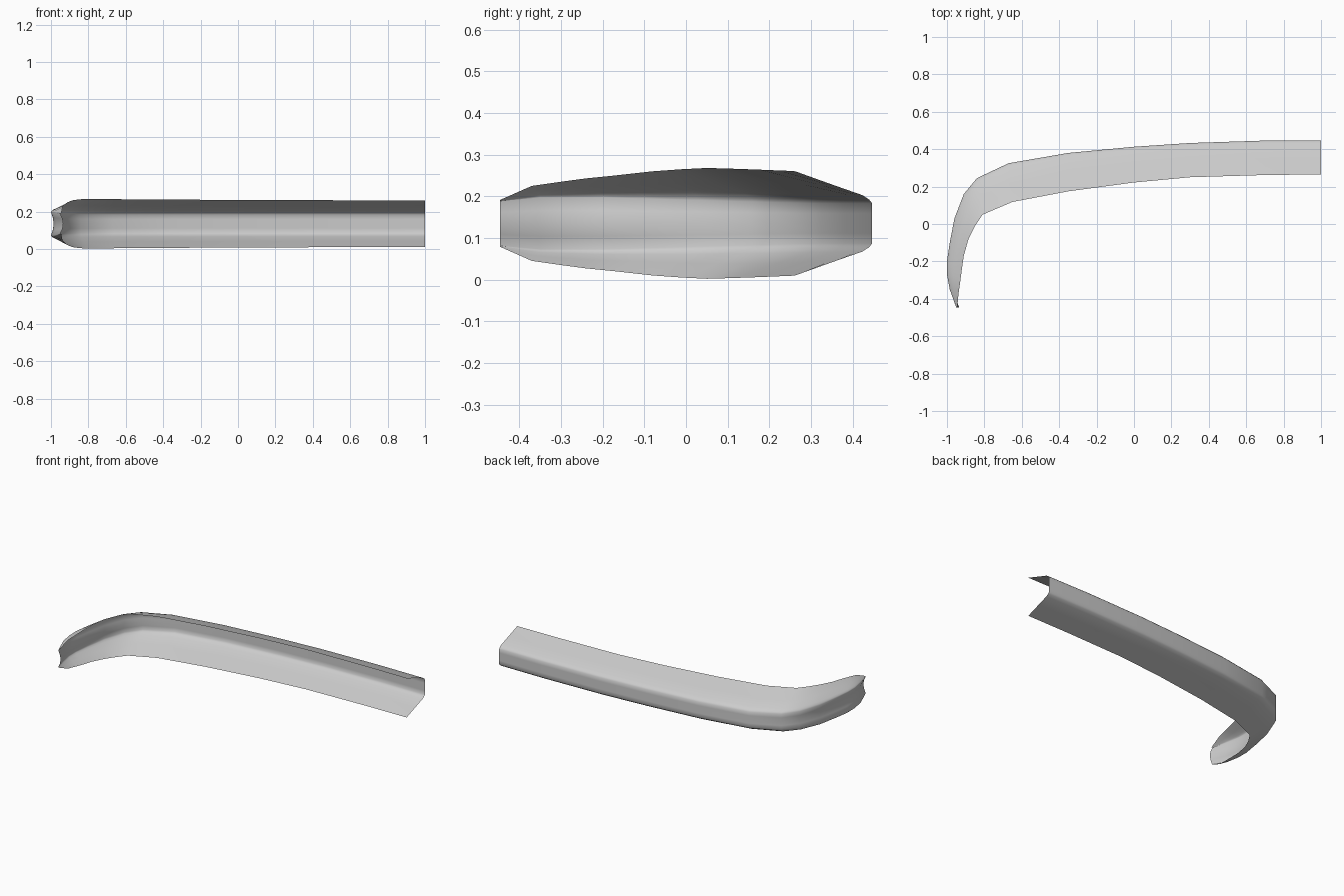
import bpy
import bmesh
from mathutils import Vector

# Remove only the default cube
cube = bpy.data.objects.get("Cube")
if cube:
    bpy.data.objects.remove(cube, do_unlink=True)

# Plain grey paint
paint = bpy.data.materials.new("light_grey")
paint.use_nodes = True
grey = (0.6, 0.6, 0.6, 1)
paint.diffuse_color = grey
paint.node_tree.nodes["Principled BSDF"].inputs["Base Color"].default_value = grey

MID_Z = 0.135

# Stations along the bar: outer x, outer y, rim x, rim y, rim half height
stations = [
    (1, .447, 1, .265, .124),
    (.7, .446, .7, .262, .125),
    (.3, .433, .3, .25, .126),
    (0, .413, 0, .222, .127),
    (-.35, .38, -.35, .175, .129),
    (-.67, .325, -.65, .118, .131),
    (-.84, .245, -.81, .05, .133),
    (-.91, .16, -.85, -.01, .13),
    (-.96, .03, -.885, -.08, .125),
    (-.985, -.1, -.91, -.17, .115),
    (-1, -.2, -.92, -.24, .108),
    (-1, -.27, -.928, -.3, .1),
    (-.985, -.35, -.938, -.37, .09),
    (-.95, -.447, -.945, -.447, .056),
]

# Half section from spine to rim: share of depth, share of height past the spine
flange = [(0, 0), (.04, .12), (.13, .26), (.5, .57), (1, 1)]


def section(ox, oy, rx, ry, half):
    """Open channel section, listed from the lower rim to the upper rim."""
    outer, rim = Vector((ox, oy)), Vector((rx, ry))
    inward = (rim - outer).normalized()
    # The spine widens and gains a shallow groove around the corner
    turn = min(max((.3 - oy) / .5, 0), 1)
    spine = min(.048 + .014 * turn, half * .95)
    groove = .016 * turn

    upper = []
    for depth, rise in flange:
        p = outer.lerp(rim, depth)
        upper.append((p, spine + rise * (half - spine)))
    middle = [(outer + inward * groove * g, spine * k)
              for g, k in ((.75, -.5), (1, 0), (.75, .5))]
    lower = [(p, -z) for p, z in reversed(upper)]
    return [Vector((p.x, p.y, MID_Z + z)) for p, z in lower + middle + upper]


def loft(name, rows, material):
    """Skin consecutive sections into one smooth open sheet."""
    bm = bmesh.new()
    grid = [[bm.verts.new(p) for p in row] for row in rows]
    for a, b in zip(grid, grid[1:]):
        for i in range(len(a) - 1):
            face = bm.faces.new((a[i], a[i + 1], b[i + 1], b[i]))
            face.smooth = True
    bmesh.ops.recalc_face_normals(bm, faces=bm.faces)
    # Make the spine at the straight end face outward
    bm.faces.ensure_lookup_table()
    if bm.faces[len(rows[0]) // 2].normal.y < 0:
        bmesh.ops.reverse_faces(bm, faces=bm.faces)
    mesh = bpy.data.meshes.new(name)
    bm.to_mesh(mesh)
    bm.free()
    mesh.materials.append(material)
    obj = bpy.data.objects.new(name, mesh)
    bpy.context.collection.objects.link(obj)
    return obj


# Curved bumper half with an open channel section
loft("bumper_half", [section(*s) for s in stations], paint)
